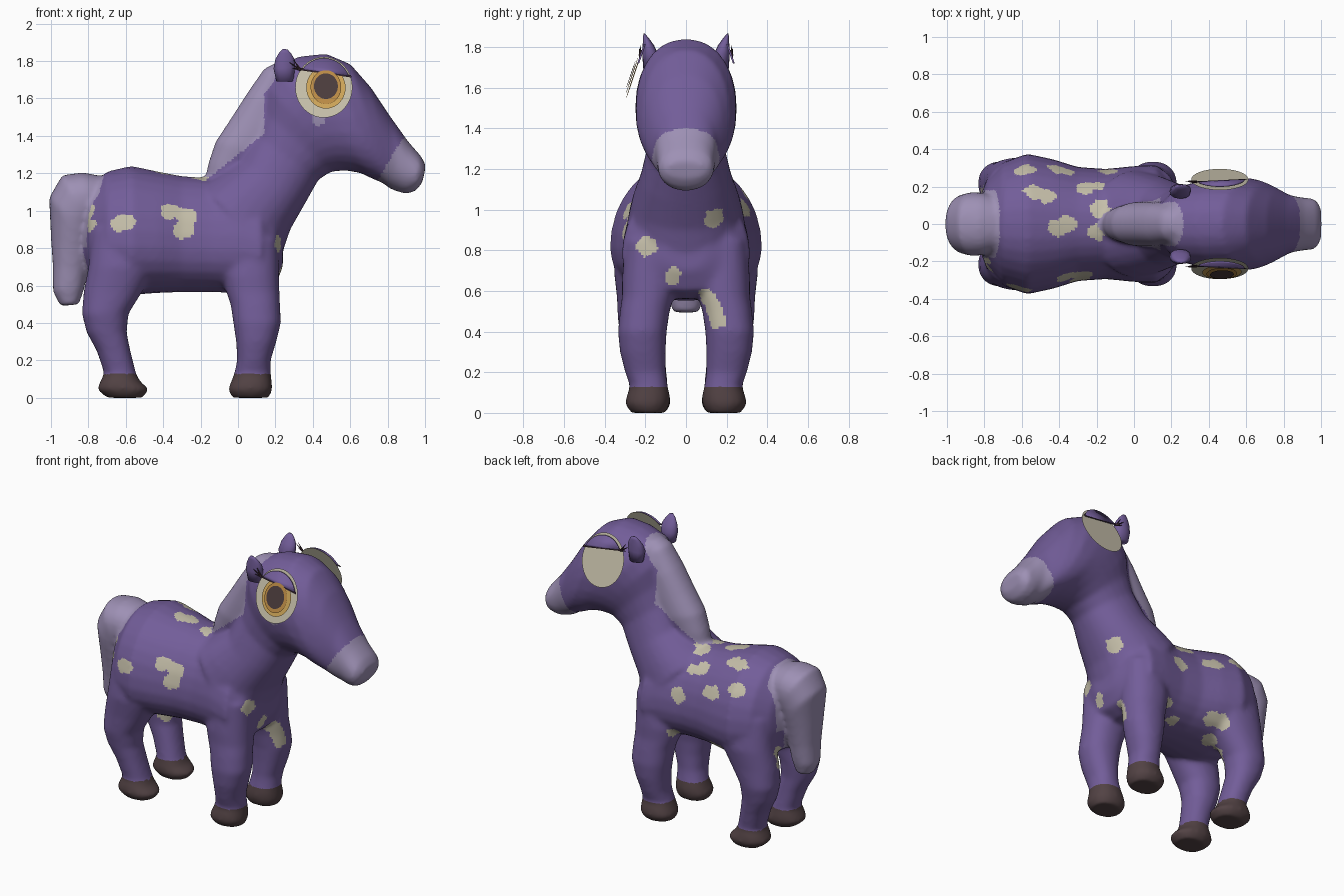
import bpy, bmesh, math
from mathutils import Vector, Matrix, noise
from mathutils.bvhtree import BVHTree

if "Cube" in bpy.data.objects:
    bpy.data.objects.remove(bpy.data.objects["Cube"])


def material(name, rgb):
    mat = bpy.data.materials.new(name)
    mat.use_nodes = True
    mat.diffuse_color = (*rgb, 1)
    shader = mat.node_tree.nodes["Principled BSDF"]
    shader.inputs["Base Color"].default_value = (*rgb, 1)
    shader.inputs["Roughness"].default_value = 0.8
    return mat


PURPLE = material("coat purple", (0.17, 0.11, 0.32))
LILAC = material("pale lilac", (0.34, 0.28, 0.46))
CREAM = material("cream", (0.56, 0.52, 0.4))
BROWN = material("hoof brown", (0.085, 0.055, 0.058))
GOLD = material("iris gold", (0.62, 0.38, 0.1))
AMBER = material("iris amber", (0.5, 0.26, 0.06))
PUPIL = material("pupil brown", (0.07, 0.045, 0.045))
LASH = material("lash dark", (0.05, 0.025, 0.035))


def make_object(name, bm, mats):
    mesh = bpy.data.meshes.new(name)
    bm.to_mesh(mesh)
    bm.free()
    for mat in mats:
        mesh.materials.append(mat)
    mesh.shade_smooth()
    ob = bpy.data.objects.new(name, mesh)
    bpy.context.collection.objects.link(ob)
    return ob


def loft(bm, sections, side=1, sides=28, taper=0):
    """Skin rounded rings; each is two opposite edge points in x/z, a half width and a y centre.
    Taper narrows each ring towards its first point."""
    rings = []
    for x1, z1, x2, z2, half, yc in sections:
        a, b = Vector((x1, side * yc, z1)), Vector((x2, side * yc, z2))
        mid, u = (a + b) / 2, (a - b) / 2
        ring = []
        for i in range(sides):
            t = math.tau * i / sides
            c, s = math.cos(t), math.sin(t)
            c, s = (math.copysign(abs(k) ** 0.9, k) for k in (c, s))
            ring.append(bm.verts.new(mid + u * c + Vector((0, half * s * (1 - taper * c), 0))))
        rings.append(ring)
    for lower, upper in zip(rings, rings[1:]):
        for i in range(sides):
            j = (i + 1) % sides
            bm.faces.new((lower[i], lower[j], upper[j], upper[i]))
    bm.faces.new(rings[0][::-1])
    bm.faces.new(rings[-1])


def central(rows):
    return [(*row, 0) for row in rows]


def leg(rows):
    """Rows of height, back x, front x, inner y, outer y."""
    return [(x1, z, x2, z, (yo - yi) / 2, (yo + yi) / 2) for z, x1, x2, yi, yo in rows]


trunk = central([
    (-.83, 1, -.83, .76, .12), (-.79, 1.12, -.79, .64, .23), (-.7, 1.21, -.7, .58, .325),
    (-.57, 1.24, -.57, .55, .37), (-.43, 1.21, -.43, .56, .34), (-.3, 1.185, -.3, .565, .3),
    (-.15, 1.175, -.15, .565, .29), (0, 1.18, 0, .56, .305), (.12, 1.12, .12, .56, .31),
    (.2, 1.02, .2, .6, .24), (.24, .95, .24, .7, .1)])
neck_and_head = central([
    (-.2, 1.14, .22, .72, .29), (-.13, 1.18, .28, .9, .265), (0, 1.27, .36, 1.04, .225),
    (.08, 1.42, .43, 1.165, .19), (.12, 1.55, .5, 1.21, .195), (.14, 1.68, .58, 1.215, .222),
    (.2, 1.775, .66, 1.2, .24), (.33, 1.825, .72, 1.17, .25), (.47, 1.84, .77, 1.15, .245),
    (.6, 1.785, .81, 1.12, .215), (.71, 1.66, .83, 1.11, .185), (.81, 1.51, .86, 1.1, .153),
    (.91, 1.37, .9, 1.09, .142), (.98, 1.29, .95, 1.105, .135), (1.005, 1.24, .985, 1.15, .095)])
mane = central([
    (-.18, 1.14, .05, 1.12, .08), (-.16, 1.25, .1, 1.2, .1), (-.12, 1.37, .2, 1.3, .12),
    (-.04, 1.49, .25, 1.4, .12), (.05, 1.63, .25, 1.52, .115), (.14, 1.76, .3, 1.65, .1),
    (.21, 1.795, .33, 1.72, .07)])
tail = central([
    (-.7, 1.18, -.7, .95, .13), (-.83, 1.205, -.77, .93, .165), (-.94, 1.19, -.78, .9, .172),
    (-1.01, 1.07, -.79, .84, .16), (-1, .85, -.795, .74, .125), (-.99, .7, -.805, .68, .105),
    (-.99, .57, -.82, .59, .09), (-.95, .49, -.85, .5, .065)])
front_leg = leg([
    (.85, -.05, .215, .06, .3), (.65, -.08, .22, .05, .315), (.57, -.065, .222, .06, .315),
    (.5, -.04, .225, .08, .325), (.4, -.025, .23, .095, .335), (.3, -.01, .205, .1, .325),
    (.2, -.005, .175, .1, .3), (.13, -.02, .175, .09, .275), (.09, -.035, .18, .08, .29),
    (.045, -.055, .185, .08, .3), (0, -.03, .165, .1, .27)])
hind_leg = leg([
    (.9, -.78, -.45, .08, .33), (.7, -.8, -.44, .08, .355), (.57, -.825, -.51, .085, .34),
    (.45, -.835, -.585, .095, .335), (.35, -.81, -.595, .105, .315), (.25, -.755, -.575, .1, .295),
    (.13, -.715, -.545, .09, .275), (.09, -.735, -.525, .08, .29), (.045, -.755, -.475, .075, .3),
    (0, -.7, -.51, .1, .27)])

# Body: overlapping lofts fused into one soft skin
bm = bmesh.new()
loft(bm, trunk, taper=0.16)
for part in (neck_and_head, mane, tail):
    loft(bm, part)
for side in (-1, 1):
    loft(bm, front_leg, side)
    loft(bm, hind_leg, side)
bmesh.ops.recalc_face_normals(bm, faces=bm.faces)
body = make_object("body", bm, [])
remesh = body.modifiers.new("fuse", "REMESH")
remesh.mode = "VOXEL"
remesh.voxel_size = 0.0135
soften = body.modifiers.new("soften", "SMOOTH")
soften.factor = 0.5
soften.iterations = 11
graph = bpy.context.evaluated_depsgraph_get()
skin = bpy.data.meshes.new_from_object(body.evaluated_get(graph))
body.modifiers.clear()
body.data = skin
skin.materials.clear()
for mat in (PURPLE, LILAC, CREAM, BROWN):
    skin.materials.append(mat)
skin.shade_smooth()

# Coat spots: centre and radius
spots = [
    (-.64, -.36, .94, .045), (-.595, -.36, .94, .042), (-.36, -.3, 1, .045), (-.28, -.3, .98, .048),
    (-.29, -.3, .9, .048), (-.79, -.18, .98, .045), (-.78, -.22, .92, .04), (.24, -.2, .82, .048),
    (.3, .155, .95, .05), (.2, -.06, .68, .045), (.22, .08, .56, .045), (.22, .12, .52, .045),
    (.22, .15, .47, .05), (-.58, .28, 1.07, .048), (-.42, .28, 1, .045), (-.37, .28, 1, .045),
    (-.53, .17, 1.19, .045), (-.47, .15, 1.18, .045), (-.26, .2, 1.1, .045), (-.2, .22, 1.1, .035),
    (-.41, -.02, 1.2, .045), (-.36, 0, 1.2, .045), (-.18, .08, 1.17, .05), (-.2, -.04, 1.17, .045),
    (-.14, .29, .92, .045), (-.42, .25, .64, .05), (-.48, .26, .64, .05), (-.08, .25, .62, .04),
    (-.19, .15, .57, .04), (-.5, .13, .57, .05), (-.57, .1, .5, .05), (-.61, .1, .42, .045),
    (-.8, .15, .65, .045), (-.81, .14, .58, .045)]
bm = bmesh.new()
bm.from_mesh(skin)
tree = BVHTree.FromBMesh(bm)
bm.free()
spots = [(tree.find_nearest(Vector(s[:3]))[0], s[3]) for s in spots]


def coat_index(c):
    x, y, z = c
    if z < 0.125:
        return 3
    muzzle = z > 1 and x > 0.75 + (z - 1.17) * 0.61
    crest = (z > 1.18 + 0.8 * (x + 0.15) or z > 1.42) and -0.2 < x < 0.14 + max(0, z - 1.62) * 0.7
    if z > 0.8:
        dock = x < max(-0.72 - 0.25 * (1.18 - z), -0.79) and abs(y) < 0.18
    else:
        dock = z > 0.46 and x < -0.79 - max(0, abs(y) - 0.08) * 0.9
    tear = (c - Vector((0.43, -0.24, 1.49))).length < 0.035
    if muzzle or (crest and z > 1.18 and abs(y) < 0.16) or dock or tear:
        return 1
    for centre, radius in spots:
        gap = c - centre
        gap.x *= 0.85
        if gap.length < radius * (1 + 0.35 * noise.noise(c * 25)):
            return 2
    return 0


for face in skin.polygons:
    face.material_index = coat_index(face.center)

# Ears
ear = [(.205, 1.69, .295, 1.69, .035, .175), (.19, 1.76, .305, 1.765, .04, .175),
       (.2, 1.81, .305, 1.805, .028, .185), (.22, 1.845, .285, 1.84, .015, .197),
       (.24, 1.866, .265, 1.862, .004, .205)]
NAMES = {-1: "right", 1: "left"}
for side in (-1, 1):
    bm = bmesh.new()
    loft(bm, ear, side, 12)
    bmesh.ops.recalc_face_normals(bm, faces=bm.faces)
    make_object(NAMES[side] + "_ear", bm, [PURPLE])

EYE_W, EYE_H, BULGE = 0.153, 0.172, 0.024


def eye_frame(side):
    frame = Matrix(((1, 0, 0), (0, -0.33 * side, 0.945 * side), (0, 0.945, 0.33))).to_4x4()
    frame.translation = (0.459, 0.238 * side, 1.66)
    return frame


def eye_plate(name, side, mat, centre, size, lift, above=None, below=None):
    """Oval plate following the eyeball, optionally trimmed along the lid line."""
    bm = bmesh.new()
    bmesh.ops.create_circle(bm, cap_ends=True, segments=40, radius=1)
    for _ in range(4):
        inner = [f for f in bm.faces if len(f.verts) > 4]
        bmesh.ops.inset_region(bm, faces=inner, thickness=0.2)
    for v in bm.verts:
        v.co = (centre[0] + v.co.x * size[0], centre[1] + v.co.y * size[1], 0)
    tilt = Vector((0.15, 1, 0))
    for height, sign in ((above, -1), (below, 1)):
        if height is not None:
            bmesh.ops.bisect_plane(bm, geom=bm.verts[:] + bm.edges[:] + bm.faces[:],
                                   plane_co=(0, height, 0), plane_no=tilt * sign, clear_outer=True)
    for v in bm.verts:
        v.co.z = lift + BULGE * (1 - (v.co.x / EYE_W) ** 2 - (v.co.y / EYE_H) ** 2)
    if side > 0:
        bmesh.ops.reverse_faces(bm, faces=bm.faces)
    bm.transform(eye_frame(side))
    return make_object(NAMES[side] + "_" + name, bm, [mat])


# Eyes, lids and lashes
LID = 0.077
for side in (-1, 1):
    eye_plate("eye_white", side, CREAM, (0, 0), (EYE_W, EYE_H), 0)
    if side < 0:
        eye_plate("iris", side, GOLD, (.011, -.008), (.105, .118), 0.005)
        eye_plate("inner_iris", side, AMBER, (.011, -.008), (.082, .095), 0.009)
        eye_plate("pupil", side, PUPIL, (.011, -.005), (.064, .072), 0.013)
    lid = eye_plate("eyelid", side, PURPLE, (0, 0), (.143, .157), 0.018, above=LID)
    lid.modifiers.new("thickness", "SOLIDIFY").thickness = 0.009
    eye_plate("lid_line", side, LASH, (0, 0), (.155, .172), 0.021, LID - .007, LID + .007)
    bm = bmesh.new()
    for angle, length in ((0.15, 0.045), (0.55, 0.07), (0.95, 0.065)):
        way = Vector((-math.cos(angle), math.sin(angle), 0.25)).normalized()
        root = Vector((-0.125, LID + 0.015, 0.018))
        place = Matrix.Translation(root + way * length / 2) @ way.to_track_quat("Z", "Y").to_matrix().to_4x4()
        bmesh.ops.create_cone(bm, cap_ends=True, segments=6, radius1=0.007, radius2=0.001,
                              depth=length, matrix=place)
    bm.transform(eye_frame(side))
    bmesh.ops.recalc_face_normals(bm, faces=bm.faces)
    make_object(NAMES[side] + "_lashes", bm, [LASH])
